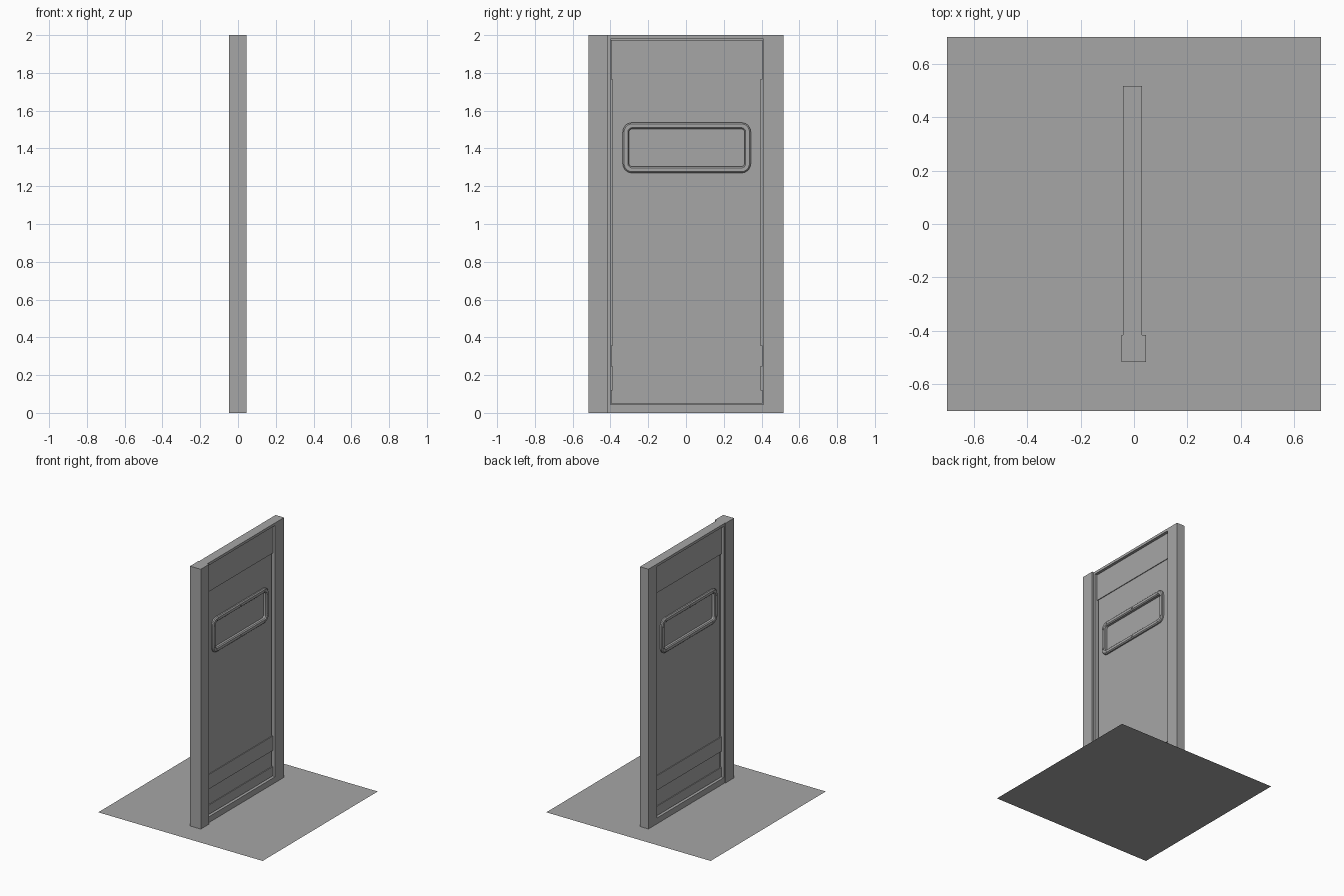
import bpy, bmesh, math
from mathutils import Vector

cube = bpy.data.objects.get("Cube")
if cube:
    bpy.data.objects.remove(cube, do_unlink=True)

grey = bpy.data.materials.new("plain grey")
grey.use_nodes = True
grey.diffuse_color = (0.38, 0.38, 0.38, 1)
bsdf = next(n for n in grey.node_tree.nodes if n.type == 'BSDF_PRINCIPLED')
bsdf.inputs["Base Color"].default_value = grey.diffuse_color

MID = -0.006  # x of the door's centre plane


def finish(name, bm):
    bmesh.ops.recalc_face_normals(bm, faces=bm.faces)
    mesh = bpy.data.meshes.new(name)
    bm.to_mesh(mesh)
    bm.free()
    mesh.materials.append(grey)
    obj = bpy.data.objects.new(name, mesh)
    bpy.context.collection.objects.link(obj)
    return obj


def box(name, x0, x1, y0, y1, z0, z1):
    bm = bmesh.new()
    bmesh.ops.create_cube(bm, size=1)
    for v in bm.verts:
        v.co = Vector((x0 + (v.co.x + 0.5) * (x1 - x0),
                       y0 + (v.co.y + 0.5) * (y1 - y0),
                       z0 + (v.co.z + 0.5) * (z1 - z0)))
    return finish(name, bm)


def outline(rect, radius=0.0, inset=0.0, steps=6):
    """Rounded rectangle in the y-z plane."""
    y0, y1, z0, z1 = rect
    y0, y1, z0, z1 = y0 + inset, y1 - inset, z0 + inset, z1 - inset
    r = max(radius - inset, 0)
    corners = [(y1 - r, z1 - r), (y0 + r, z1 - r), (y0 + r, z0 + r), (y1 - r, z0 + r)]
    pts = []
    for k, (cy, cz) in enumerate(corners):
        for i in range(steps + 1):
            a = math.pi / 2 * (k + i / steps)
            pts.append((cy + r * math.cos(a), cz + r * math.sin(a)))
    return pts


def loft_ring(name, sections):
    """Closed ring through a cycle of (outline, x) sections."""
    bm = bmesh.new()
    loops = [[bm.verts.new((x, y, z)) for y, z in pts] for pts, x in sections]
    for a, b in zip(loops, loops[1:] + loops[:1]):
        for i in range(len(a)):
            j = (i + 1) % len(a)
            bm.faces.new((a[i], a[j], b[j], b[i]))
    bmesh.ops.remove_doubles(bm, verts=bm.verts, dist=1e-5)
    return finish(name, bm)


def plate_with_hole(name, outer, inner, x0, x1):
    return loft_ring(name, [(outer, x0), (outer, x1), (inner, x1), (inner, x0)])


# Ground sheet
bm = bmesh.new()
bmesh.ops.create_grid(bm, x_segments=1, y_segments=1, size=0.7)
ground = finish("ground_sheet", bm)

# Frame with its thicker post
plate_with_hole("door_frame", outline((-0.45, 0.517, 0, 2)),
                outline((-0.40, 0.41, 0.045, 1.98)), -0.042, 0.03)
box("hinge_post", -0.047, 0.045, -0.517, -0.415, 0, 2)

# Door leaf: thin core, main panel with window opening, raised bands
window = (-0.335, 0.343, 1.27, 1.537)
opening = outline(window, 0.05, 0.034)
box("door_core", MID - 0.006, MID + 0.006, -0.405, 0.415, 0.04, 1.985)
plate_with_hole("main_panel", outline((-0.388, 0.394, 0.355, 1.77)), opening,
                MID - 0.014, MID + 0.014)
box("lower_panel", MID - 0.014, MID + 0.014, -0.388, 0.394, 0.12, 0.25)
for name, z0, z1 in (("top_band", 1.765, 1.975), ("kick_band", 0.245, 0.357),
                     ("bottom_band", 0.05, 0.122)):
    box(name, MID - 0.02, MID + 0.02, -0.396, 0.405, z0, z1)

# Window rims and screws on both faces
cy = (window[0] + window[1]) / 2
cz = (window[2] + window[3]) / 2
screws = [(s * 0.288, t * 0.118) for s in (-1, 1) for t in (-1, 1)]
screws += [(s * 0.322, t * 0.083) for s in (-1, 1) for t in (-1, 1)]
screws += [(0, -0.118), (0, 0.118)]
for side, label in ((1, "left"), (-1, "right")):
    profile = [(0, 0.006), (0, 0.024), (0.007, 0.031), (0.027, 0.031),
               (0.034, 0.024), (0.034, 0.006)]
    rim = loft_ring("window_rim_" + label,
                    [(outline(window, 0.05, inset), MID + side * depth)
                     for inset, depth in profile])
    bpy.ops.object.select_all(action='DESELECT')
    rim.select_set(True)
    bpy.context.view_layer.objects.active = rim
    bpy.ops.object.shade_smooth_by_angle(angle=math.radians(30))

    bm = bmesh.new()
    for dy, dz in screws:
        made = bmesh.ops.create_cone(bm, cap_ends=True, segments=10, radius1=0.008,
                                     radius2=0.008, depth=0.006)
        for v in made["verts"]:
            v.co = Vector((MID + side * 0.031 + v.co.z, cy + dy + v.co.x, cz + dz + v.co.y))
    finish("rim_screws_" + label, bm)
